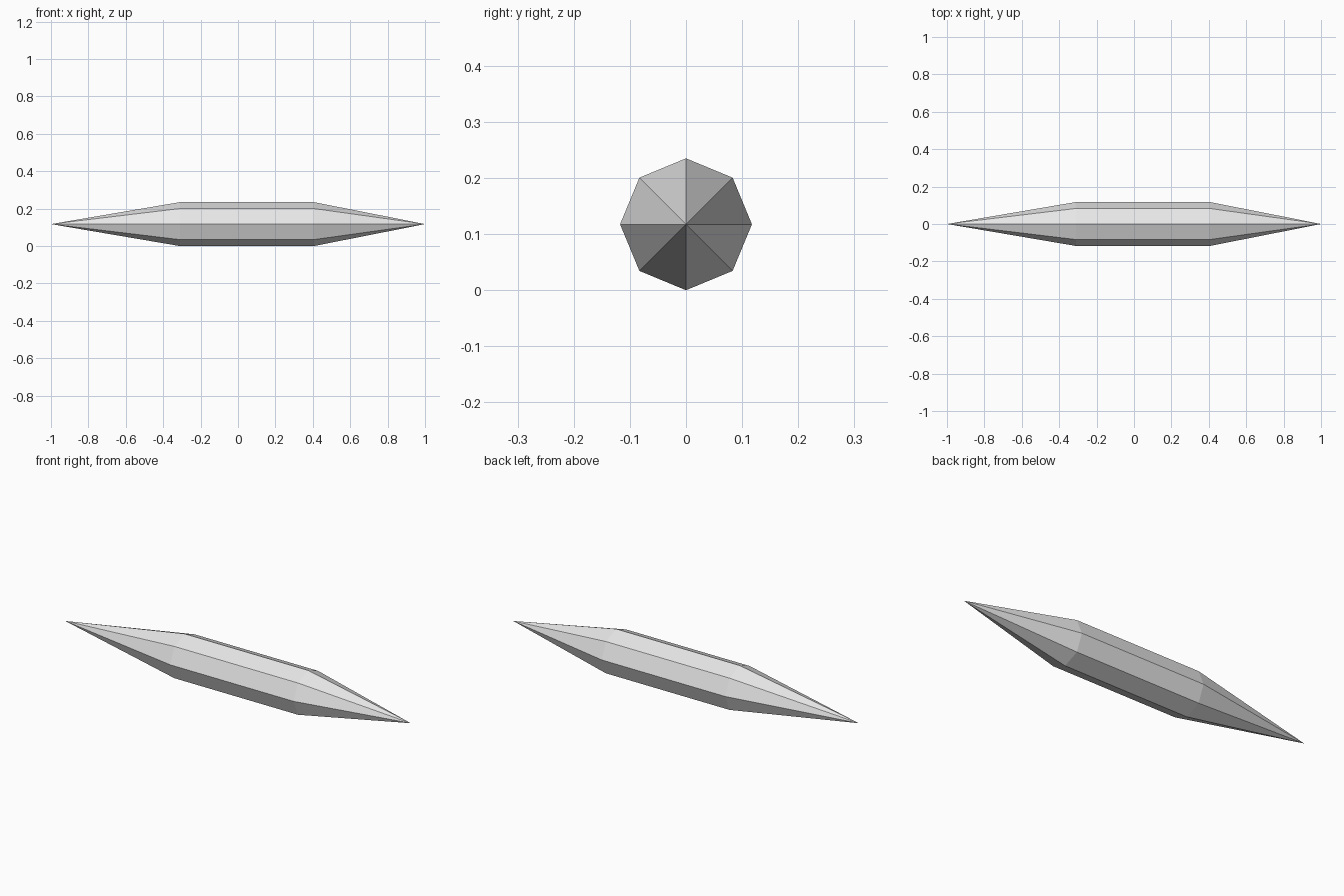
import bpy, bmesh, math

if "Cube" in bpy.data.objects:
    bpy.data.objects.remove(bpy.data.objects["Cube"])

RADIUS = 0.1175
SIDES = 8

grey = bpy.data.materials.new("light grey")
grey.diffuse_color = (0.8, 0.8, 0.8, 1.0)
grey.use_nodes = True
grey.node_tree.nodes["Principled BSDF"].inputs["Base Color"].default_value = grey.diffuse_color

bm = bmesh.new()


def ring(x):
    """Octagon around the x axis with corners on the y and z axes."""
    return [bm.verts.new((x, RADIUS * math.cos(a), RADIUS + RADIUS * math.sin(a)))
            for a in (math.tau * i / SIDES for i in range(SIDES))]


# Two pointed tips joined by a straight eight-sided shaft
left_tip = bm.verts.new((-1.0, 0, RADIUS))
right_tip = bm.verts.new((1.0, 0, RADIUS))
left, right = ring(-0.31), ring(0.405)
for i in range(SIDES):
    j = (i + 1) % SIDES
    bm.faces.new((left_tip, left[j], left[i]))
    bm.faces.new((left[i], left[j], right[j], right[i]))
    bm.faces.new((right[i], right[j], right_tip))
bmesh.ops.recalc_face_normals(bm, faces=bm.faces)

mesh = bpy.data.meshes.new("pointed_shaft")
bm.to_mesh(mesh)
bm.free()
mesh.materials.append(grey)
bpy.context.collection.objects.link(bpy.data.objects.new("pointed_shaft", mesh))
